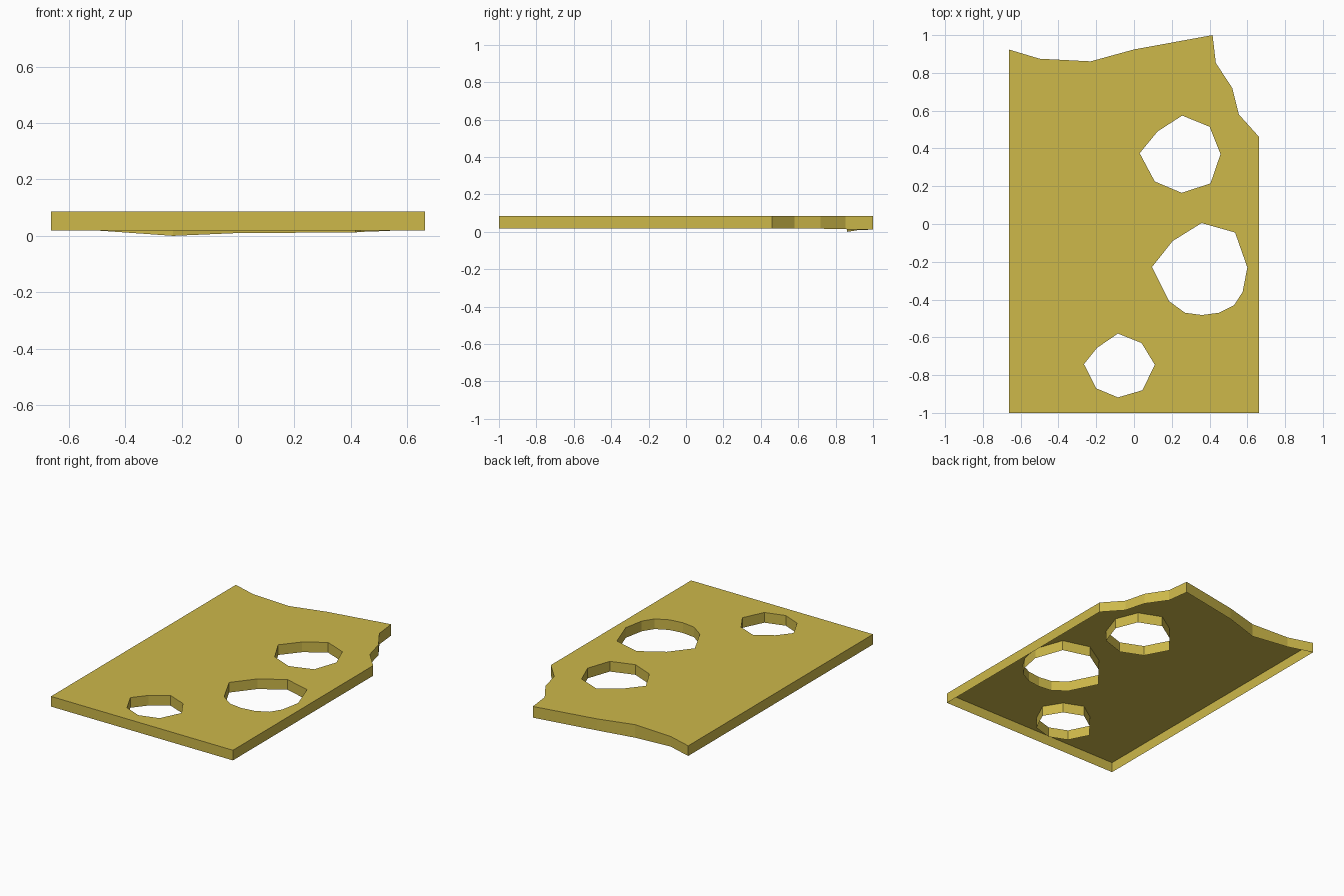
import bpy, bmesh

if "Cube" in bpy.data.objects:
    bpy.data.objects.remove(bpy.data.objects["Cube"])

TOP, RIM = 0.086, 0.019

# Outline of the broken plate (counter-clockwise): x, y, height of lower rim
outline = [(-.663, -1, RIM), (.663, -1, RIM), (.663, .46, RIM), (.555, .58, RIM),
           (.52, .72, .017), (.433, .853, .014), (.416, 1, .012), (0, .924, .010),
           (-.23, .861, 0), (-.5, .875, RIM), (-.663, .924, RIM)]

# Rough holes (clockwise)
upper_hole = [(.255, .574), (.40, .515), (.458, .37), (.405, .215),
              (.253, .165), (.11, .225), (.03, .375), (.125, .49)]
middle_hole = [(.358, .005), (.535, -.045), (.60, -.23), (.575, -.36), (.53, -.43),
               (.45, -.47), (.36, -.482), (.27, -.47), (.185, -.408),
               (.095, -.228), (.205, -.09)]
lower_hole = [(-.085, -.58), (.04, -.63), (.11, -.745), (.045, -.88),
              (-.085, -.918), (-.20, -.87), (-.265, -.742), (-.195, -.655)]

loops = [outline] + [[(x, y, RIM) for x, y in h]
                     for h in (upper_hole, middle_hole, lower_hole)]

bm = bmesh.new()

# Flat top sheet with the holes left open
tops, edges = [], []
for pts in loops:
    ring = [bm.verts.new((x, y, TOP)) for x, y, z in pts]
    edges += [bm.edges.new((ring[i - 1], ring[i])) for i in range(len(ring))]
    tops.append(ring)
bmesh.ops.triangle_fill(bm, edges=edges, use_beauty=True, normal=(0, 0, 1))
for f in bm.faces:
    f.normal_update()
    if f.normal.z < 0:
        f.normal_flip()

# Thin walls hanging from every edge; the underside stays open
for pts, ring in zip(loops, tops):
    low = [bm.verts.new(p) for p in pts]
    for i in range(len(ring)):
        bm.faces.new((low[i - 1], low[i], ring[i], ring[i - 1]))

mesh = bpy.data.meshes.new("broken_plate")
bm.to_mesh(mesh)
bm.free()
plate = bpy.data.objects.new("broken_plate", mesh)
bpy.context.collection.objects.link(plate)

mat = bpy.data.materials.new("mustard yellow")
mat.diffuse_color = (0.61, 0.48, 0.068, 1)
mat.use_nodes = True
mat.node_tree.nodes["Principled BSDF"].inputs["Base Color"].default_value = mat.diffuse_color
mesh.materials.append(mat)
